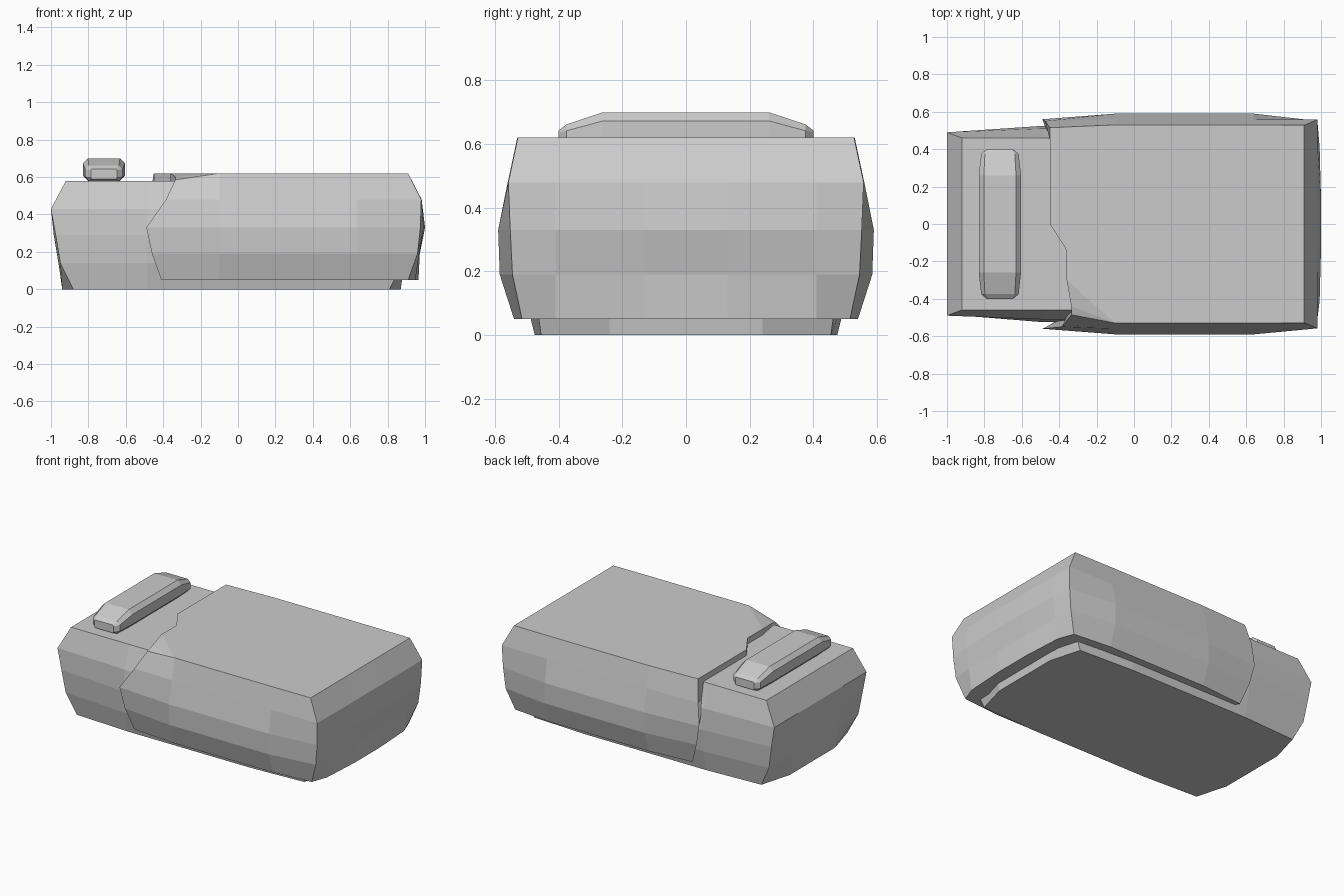
import bpy, bmesh

if "Cube" in bpy.data.objects:
    bpy.data.objects.remove(bpy.data.objects["Cube"])

def loft(name, rings, top=None):
    """Skin equal-length rings; cap both ends (top = index lists into the last ring)."""
    bm = bmesh.new()
    rows = [[bm.verts.new(p) for p in r] for r in rings]
    n = len(rows[0])
    for a, b in zip(rows, rows[1:]):
        for i in range(n):
            j = (i + 1) % n
            bm.faces.new((a[i], a[j], b[j], b[i]))
    bm.faces.new(rows[0][::-1])
    for idx in (top or [range(n)]):
        bm.faces.new([rows[-1][i] for i in idx])
    bmesh.ops.recalc_face_normals(bm, faces=bm.faces[:])
    me = bpy.data.meshes.new(name)
    bm.to_mesh(me)
    bm.free()
    ob = bpy.data.objects.new(name, me)
    bpy.context.collection.objects.link(ob)
    return ob

# Mattress: bulging box, levels are z, corner x, corner y, mid x, mid y
rings = []
for z, cx, cy, mx, my in [(0, .845, .455, .905, .475), (.14, .915, .475, .925, .51),
                          (.29, .94, .485, .95, .525), (.43, .965, .49, .965, .51),
                          (.58, .885, .46, .885, .46)]:
    quarter = [(-cx, -cy), (-.45, -my), (.45, -my), (cx, -cy), (mx, -.24), (mx, .24)]
    loop = quarter + [(-x, -y) for x, y in quarter]
    rings.append([(x - .035, y, z) for x, y in loop])
loft("mattress", rings)

# Blanket: draped over the foot end, with an uneven folded edge near the pillow
# levels: z, head x front, head x back, head y, mid y, end corner x, y, end mid x
levels = [(.05, -.41, -.41, .515, .54, .91, .515, .965),
          (.19, -.46, -.46, .545, .585, .96, .545, .972),
          (.33, -.49, -.49, .56, .59, .975, .552, 1.0),
          (.48, -.385, -.475, .55, .56, .98, .558, .982),
          (.62, -.335, -.45, .515, .53, .91, .528, .91)]
edge = [(-.45, .45), (-.45, 0), (-.36, -.14), (-.36, -.30), (-.335, -.44)]
rings = []
for z, hf, hb, hy, my, cx, cy, mx in levels:
    sx = cx + .7 * (mx - cx)
    is_top = z > .6
    shift = 0 if z > .4 else .08
    ring = [(hf, -hy + (.03 if is_top else 0), .585 if is_top else z),
            (-.1, -my, z), (.64, -my, z), (cx, -cy, z),
            (sx, -.41, z), (mx, -.13, z), (mx, .13, z), (sx, .41, z),
            (cx, cy, z), (.64, my, z), (-.1, my, z), (hb, hy, z)]
    ring += [(x + shift, y, z) for x, y in edge]
    if is_top:
        ring[-1] = (-.335, -.44, .60)
    rings.append(ring)
loft("blanket", rings, top=[(0, 1, 16), (16, 1, 15), tuple(range(1, 16))])

# Pillow: chamfered cross-sections lofted along y
rings = []
for y, h, z0, z1, c in [(-.40, .07, .59, .643, .006), (-.375, .10, .58, .662, .02),
                        (-.26, .113, .58, .70, .027), (.26, .113, .58, .70, .027),
                        (.375, .10, .58, .662, .02), (.40, .07, .59, .643, .006)]:
    half = [(h - c, z0), (h, z0 + c), (h, z1 - c), (h - c, z1)]
    prof = half + [(-x, z) for x, z in half[::-1]]
    rings.append([(x - .717, y, z) for x, z in prof])
loft("pillow", rings)
